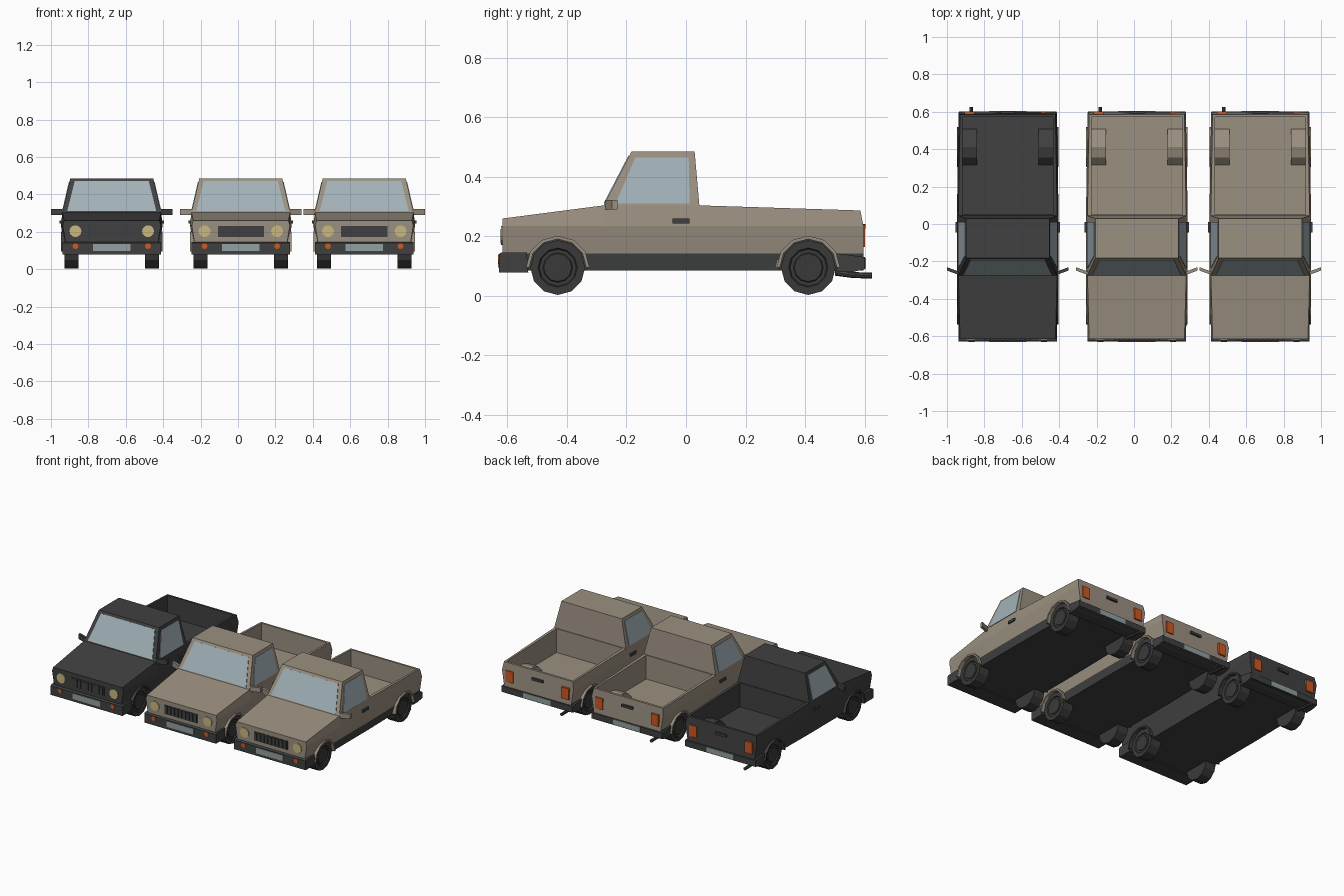
import bpy, bmesh, math
from mathutils import Vector

if "Cube" in bpy.data.objects:
    bpy.data.objects.remove(bpy.data.objects["Cube"])


def material(name, r, g, b):
    m = bpy.data.materials.new(name)
    m.diffuse_color = (r, g, b, 1)
    m.use_nodes = True
    m.node_tree.nodes["Principled BSDF"].inputs["Base Color"].default_value = m.diffuse_color
    return m


TAN = material("tan_paint", .33, .28, .22)
BLACK = material("black_paint", .052, .052, .052)
TRIM = material("dark_trim", .05, .051, .051)
TIRE = material("tire_rubber", .042, .042, .042)
GLASS = material("window_glass", .36, .44, .48)
PLATE = material("plate_grey", .29, .35, .36)
LAMP = material("headlight_cream", .60, .48, .22)
ORANGE = material("orange_lamp", .62, .10, .015)


def mesh(name, verts, faces, *mats):
    bm = bmesh.new()
    vs = [bm.verts.new(v) for v in verts]
    for f in faces:
        bm.faces.new([vs[i] for i in f])
    bmesh.ops.recalc_face_normals(bm, faces=bm.faces)
    me = bpy.data.meshes.new(name)
    bm.to_mesh(me)
    bm.free()
    for m in mats:
        me.materials.append(m)
    ob = bpy.data.objects.new(name, me)
    bpy.context.collection.objects.link(ob)
    return ob


def loft(name, rings, *mats):
    """Closed skin through rings that have equal point counts."""
    n = len(rings[0])
    verts = [p for r in rings for p in r]
    faces = [[k * n + i, k * n + (i + 1) % n, (k + 1) * n + (i + 1) % n, (k + 1) * n + i]
             for k in range(len(rings) - 1) for i in range(n)]
    faces += [list(range(n)), list(range(len(verts) - n, len(verts)))]
    return mesh(name, verts, faces, *mats)


def prism(name, pts, a, b, axis, *mats):
    """2D outline extruded along x (pts are y,z) or along y (pts are x,z)."""
    put = (lambda p, t: (t, p[0], p[1])) if axis == 'x' else (lambda p, t: (p[0], t, p[1]))
    return loft(name, [[put(p, t) for p in pts] for t in (a, b)], *mats)


def box(name, x0, x1, y0, y1, z0, z1, *mats):
    return prism(name, [(x0, z0), (x1, z0), (x1, z1), (x0, z1)], y0, y1, 'y', *mats)


def circle(u, v, r, n=12):
    return [(u + r * math.sin(2 * math.pi * i / n), v + r * math.cos(2 * math.pi * i / n)) for i in range(n)]


def half(u, v, r, n=6):
    return [(u + r * math.cos(math.pi * i / n), v + r * math.sin(math.pi * i / n)) for i in range(n + 1)]


def boolean(ob, tool, op):
    mod = ob.modifiers.new("cut", 'BOOLEAN')
    mod.object, mod.operation, mod.solver = tool, op, 'EXACT'
    bpy.context.view_layer.objects.active = ob
    bpy.ops.object.modifier_apply(modifier=mod.name)
    bpy.data.objects.remove(tool)


def glass(name, pts, normal):
    n = Vector(normal).normalized()
    return loft(name, [[Vector(p) + n * d for p in pts] for d in (-.002, .003)], GLASS)


AXLES = (-.431, .411)
HUB_Z = .095


def truck(tag, cx, paint):
    before = set(bpy.data.objects)

    # lower body: lofted along y, sill and underside in trim
    rings = []
    for y, top, w, lean in ((-.616, .26, .965, 0), (-.277, .304, 1, 0), (.045, .304, 1, 0), (.586, .287, .965, .01)):
        side = [(.25 * w, .086), (.257 * w, .143), (.272 * w, .235), (.264 * w, top)]
        ring = side + [(-x, z) for x, z in reversed(side)]
        rings.append([(x, y + (lean if z < .28 else 0), z) for x, z in ring])
    body = loft(tag + "_body", rings, paint, TRIM)
    for p in body.data.polygons:
        if p.center.z < .143 and abs(p.normal.y) < .5:
            p.material_index = 1

    # open cargo bed, wheel houses and wheel arches
    boolean(body, box("bed_cutter", -.243, .243, .05, .572, .145, .5, paint, TRIM), 'DIFFERENCE')
    for s in (-1, 1):
        boolean(body, prism("wheel_house", half(AXLES[1], HUB_Z, .11), s * .165, s * .25, 'x', paint, TRIM), 'UNION')
        for y in AXLES:
            cutter = prism("arch_cutter", circle(y, HUB_Z, .098), s * .172, s * .35, 'x', paint, TRIM)
            for p in cutter.data.polygons:
                p.material_index = 1
            boolean(body, cutter, 'DIFFERENCE')

    # cab
    loft(tag + "_cab", [[(-w, y0, z), (w, y0, z), (w, y1, z), (-w, y1, z)]
                        for w, y0, y1, z in ((.264, -.277, .045, .303), (.222, -.183, .029, .485))], paint)
    front = lambda z: -.277 + (z - .304) * .52
    glass(tag + "_windshield", [(-.238, front(.31), .31), (.238, front(.31), .31),
                                (.198, front(.47), .47), (-.198, front(.47), .47)], (0, -.887, .461))

    for s in (-1, 1):
        sn = tag + ("_left" if s < 0 else "_right")
        # side window, door handle, mirror
        glass(sn + "_window", [(s * (.264 - (z - .304) * .232), y, z) for y, z in
                               ((-.236, .31), (-.17, .465), (.009, .465), (.012, .31))], (s * .974, 0, .226))
        box(sn + "_door_handle", s * .262, s * .28, -.045, .012, .243, .26, TRIM)
        loft(sn + "_mirror", [[(s * x, y - .009, .29), (s * x, y + .009, .29),
                               (s * x, y + .009, .322), (s * x, y - .009, .322)]
                              for x, y in ((.262, -.263), (.325, -.24))], paint)
        # lamps
        prism(sn + "_headlight", circle(s * .194, .203, .032), -.621, -.61, 'y', LAMP)
        prism(sn + "_turn_signal", circle(s * .194, .123, .016, 8), -.632, -.62, 'y', ORANGE)
        box(sn + "_tail_light", s * .178, s * .232, .585, .602, .165, .24, ORANGE)
        # wheels with recessed hubs, and arch lips
        for y, pos in zip(AXLES, ("front", "rear")):
            profile = ((.178, .092), (.253, .092), (.253, .066), (.246, .062), (.246, .05), (.25, .047))
            loft(f"{sn}_{pos}_wheel", [[(s * x, *p) for p in circle(y, HUB_Z, r)] for x, r in profile], TIRE)
            lip = half(y, HUB_Z, .107) + half(y, HUB_Z, .096)[::-1]
            prism(f"{sn}_{pos}_arch_lip", lip, s * .235, s * .272, 'x', paint)

    # bumpers and number plates
    prism(tag + "_front_bumper", [(-.629, .079), (-.629, .14), (-.62, .146), (-.535, .146), (-.53, .079)],
          -.264, .264, 'x', TRIM)
    prism(tag + "_rear_bumper", [(.602, .09), (.602, .13), (.505, .143), (.505, .08), (.56, .08)],
          -.26, .26, 'x', TRIM)
    box(tag + "_front_plate", -.1, .1, -.632, -.625, .096, .134, PLATE)
    box(tag + "_rear_plate", -.1, .1, .6, .605, .092, .128, PLATE)

    # grille with upright bars, tailgate handle, exhaust
    box(tag + "_grille", -.123, .123, -.619, -.61, .171, .23, TRIM)
    for i in range(9):
        x = -.108 + i * .027
        box(f"{tag}_grille_bar_{i}", x - .007, x + .007, -.623, -.618, .176, .225, TRIM)
    box(tag + "_tailgate_handle", -.04, .04, .585, .603, .226, .242, TRIM)
    loft(tag + "_exhaust", [[(x, y, z + dz) for x, z in circle(-.195, 0, .01, 8)]
                            for y, dz in ((.5, .078), (.56, .07), (.625, .068))], TRIM)

    for ob in set(bpy.data.objects) - before:
        ob.location.x = cx


truck("black_truck", -.675, BLACK)
truck("middle_truck", .015, TAN)
truck("right_truck", .675, TAN)
